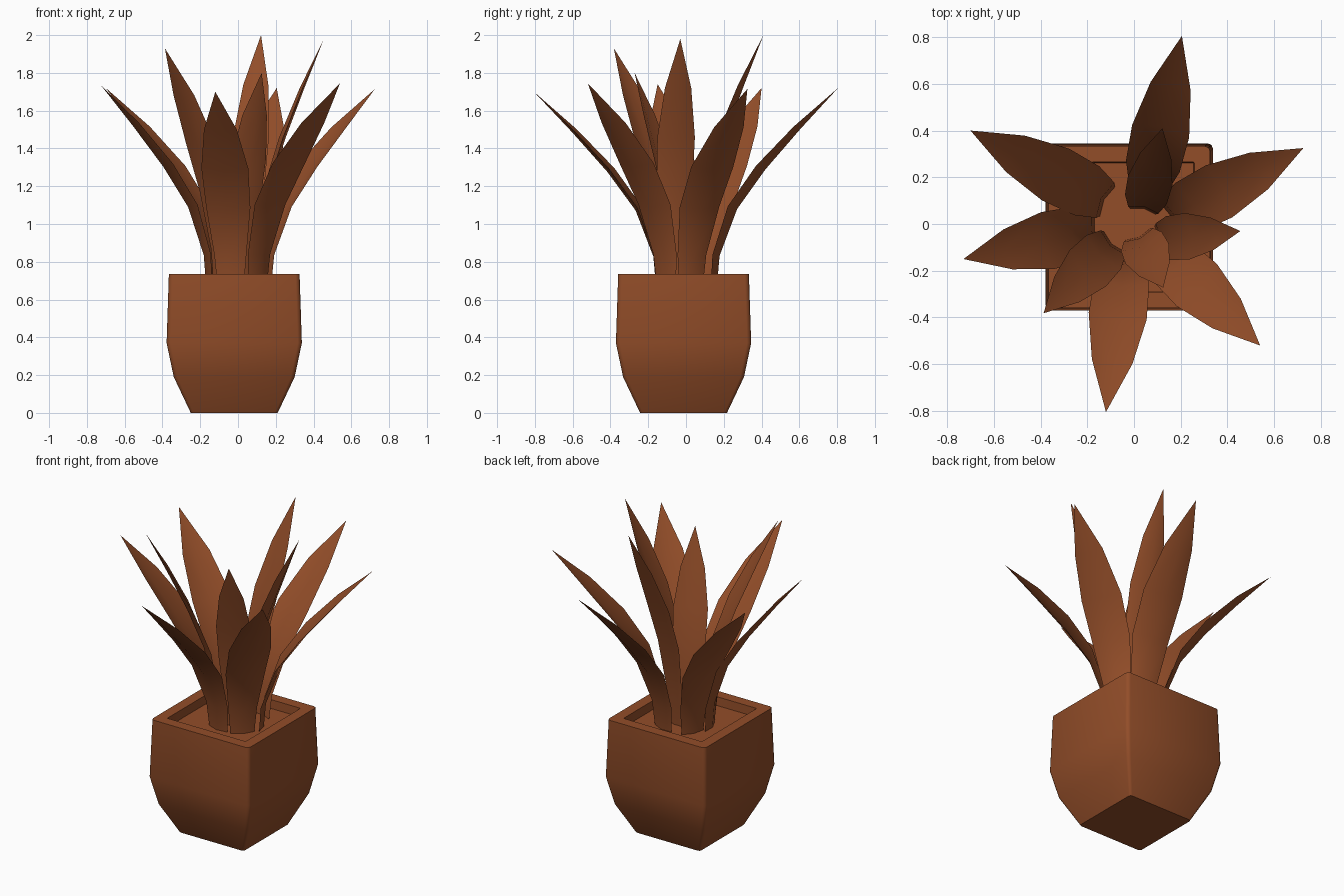
import bpy, bmesh, math
from mathutils import Vector

if "Cube" in bpy.data.objects:
    bpy.data.objects.remove(bpy.data.objects["Cube"])

brown = bpy.data.materials.new("terracotta")
brown.diffuse_color = (0.29, 0.075, 0.022, 1)
brown.use_nodes = True
brown.node_tree.nodes["Principled BSDF"].inputs["Base Color"].default_value = brown.diffuse_color


def finish(name, bm, angle=40):
    bmesh.ops.recalc_face_normals(bm, faces=bm.faces)
    me = bpy.data.meshes.new(name)
    bm.to_mesh(me)
    bm.free()
    ob = bpy.data.objects.new(name, me)
    bpy.context.collection.objects.link(ob)
    me.materials.append(brown)
    bpy.ops.object.select_all(action='DESELECT')
    ob.select_set(True)
    bpy.context.view_layer.objects.active = ob
    bpy.ops.object.shade_smooth_by_angle(angle=math.radians(angle))
    return ob


CX, CY = -0.02, -0.013


def square_ring(bm, half, z, r):
    """Square loop with small rounded corners."""
    ring = []
    for k in range(4):
        mid = math.radians(45 + 90 * k)
        sx, sy = math.copysign(1, math.cos(mid)), math.copysign(1, math.sin(mid))
        for d in (-45, 0, 45):
            a = mid + math.radians(d)
            ring.append(bm.verts.new((CX + sx * (half - r) + r * math.cos(a),
                                      CY + sy * (half - r) + r * math.sin(a), z)))
    return ring


# Pot: square profile swept upward, over the rim and down to the soil
bm = bmesh.new()
profile = [(0.23, 0, 0.015), (0.32, 0.19, 0.02), (0.358, 0.37, 0.022),
           (0.346, 0.735, 0.022), (0.278, 0.735, 0.004), (0.274, 0.66, 0.004)]
rings = [square_ring(bm, *p) for p in profile]
for a, b in zip(rings, rings[1:]):
    for i in range(12):
        j = (i + 1) % 12
        bm.faces.new((a[i], a[j], b[j], b[i]))
bm.faces.new(rings[0][::-1])
finish("pot", bm, 50)

# Soil
bm = bmesh.new()
bm.faces.new(square_ring(bm, 0.275, 0.68, 0.004))
finish("soil", bm)

# Leaf shape: fraction outward, fraction upward, width
SHAPE = [(0, 0, 0.14), (0.02, 0.16, 0.17), (0.16, 0.40, 0.235),
         (0.39, 0.60, 0.25), (0.68, 0.80, 0.175), (1, 1, 0)]


def leaf(name, base, tip, scale):
    b, t = Vector((*base, 0.665)), Vector(tip)
    out = Vector((t.x - b.x, t.y - b.y, 0))
    o = out.normalized()
    side = Vector((-o.y, o.x, 0))
    spine = [b + out * h + Vector((0, 0, (t.z - b.z) * v)) for h, v, w in SHAPE]
    bm = bmesh.new()
    rows = []
    for i, (p, (h, v, w)) in enumerate(zip(spine[:-1], SHAPE)):
        along = (spine[i + 1] - spine[max(i - 1, 0)]).normalized()
        normal = side.cross(along).normalized()
        if normal.dot(o) < 0:
            normal.negate()
        w *= scale
        rows.append([bm.verts.new(p + side * (s * w / 2) + normal * (w * 0.06 * (1 - 2 * abs(s))))
                     for s in (-1, 0, 1)])
    for r0, r1 in zip(rows, rows[1:]):
        for k in (0, 1):
            bm.faces.new((r0[k], r0[k + 1], r1[k + 1], r1[k]))
    end = bm.verts.new(t)
    for k in (0, 1):
        bm.faces.new((rows[-1][k], rows[-1][k + 1], end))
    finish(name, bm, 60)


# Outer leaves
outer = [((0.06, 0.155), (0.205, 0.805, 1.72)),
         ((0.15, 0.03), (0.725, 0.325, 1.715)),
         ((0.11, -0.11), (0.54, -0.52, 1.745)),
         ((-0.04, -0.15), (-0.12, -0.805, 1.70)),
         ((-0.16, -0.025), (-0.73, -0.15, 1.74)),
         ((-0.12, 0.10), (-0.70, 0.40, 1.72))]
for i, (b, t) in enumerate(outer):
    leaf(f"outer_leaf_{i + 1}", b, t, 1.0)

# Upright inner leaves
inner = [((0.10, -0.065), (0.455, -0.03, 1.98), 0.8),
         ((0.02, -0.05), (0.125, -0.272, 1.80), 0.82),
         ((-0.09, -0.08), (-0.387, -0.382, 1.93), 0.88),
         ((0.04, 0.06), (0.122, 0.41, 2.0), 0.78)]
for i, (b, t, s) in enumerate(inner):
    leaf(f"inner_leaf_{i + 1}", b, t, s)
